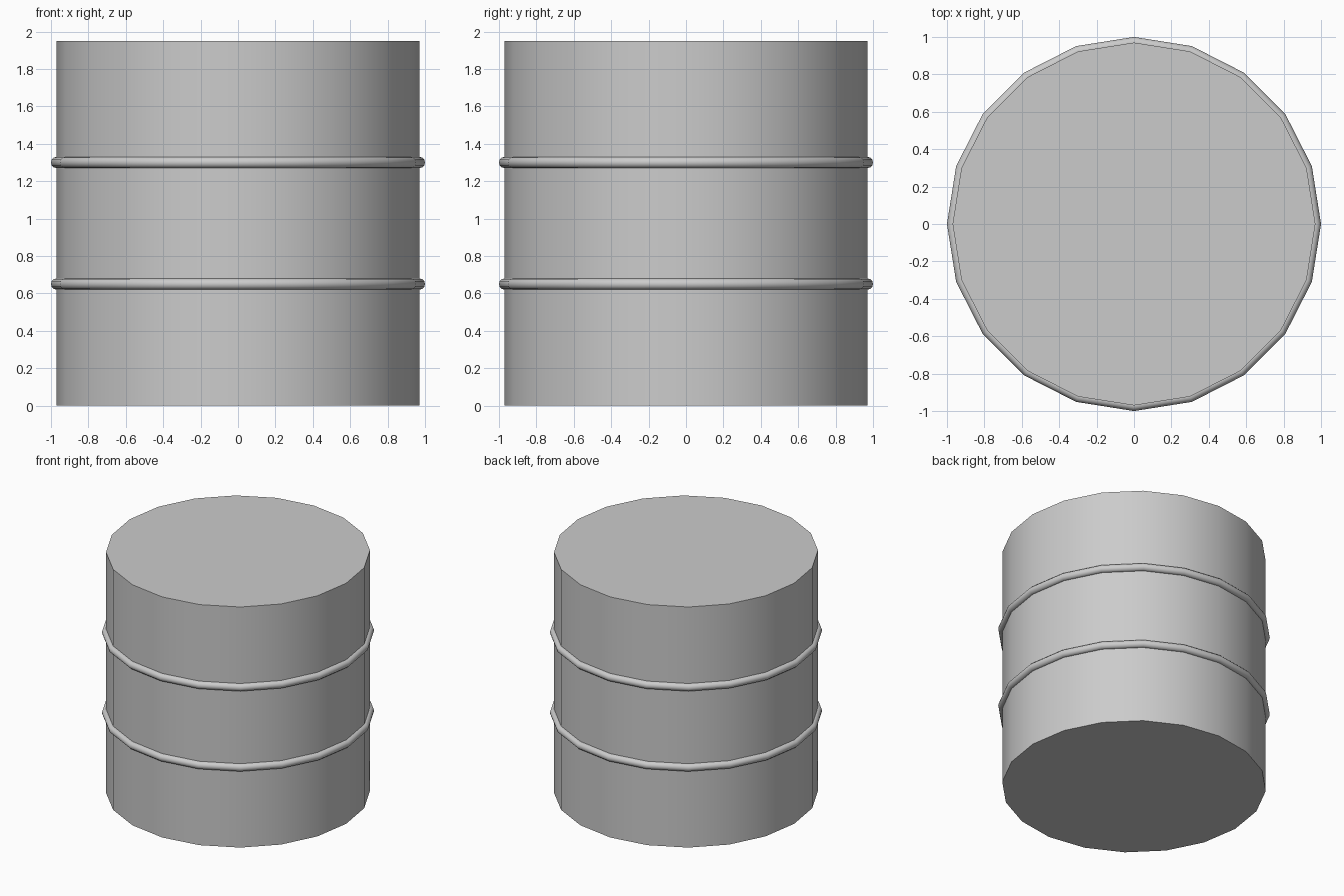
import bpy
import math

if "Cube" in bpy.data.objects:
    bpy.data.objects.remove(bpy.data.objects["Cube"])

SIDES = 20
RADIUS = 0.97
HEIGHT = 1.95
BEAD = 0.03


def finish(name):
    obj = bpy.context.object
    obj.name = name
    bpy.ops.object.shade_smooth_by_angle(angle=math.radians(40))
    return obj


# Drum body with flat closed ends
bpy.ops.mesh.primitive_cylinder_add(vertices=SIDES, radius=RADIUS, depth=HEIGHT,
                                    location=(0, 0, HEIGHT / 2))
finish("drum_body")

# Two round hoops at one third and two thirds of the height
for i, name in enumerate(("lower_hoop", "upper_hoop"), start=1):
    bpy.ops.mesh.primitive_torus_add(major_segments=SIDES, minor_segments=12,
                                     major_radius=RADIUS, minor_radius=BEAD,
                                     location=(0, 0, HEIGHT * i / 3))
    finish(name)
